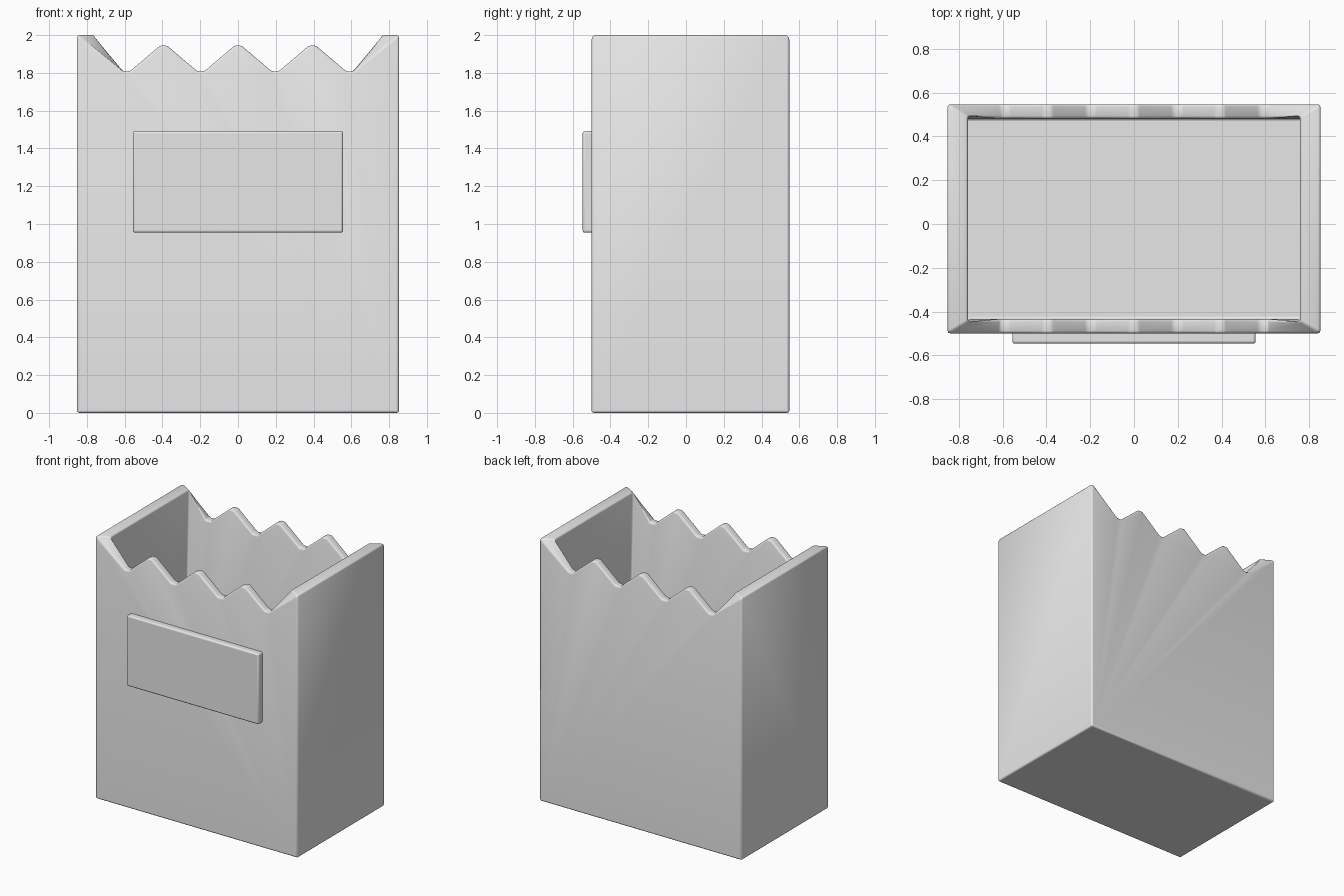
import bpy, bmesh, math

cube = bpy.data.objects.get("Cube")
if cube:
    bpy.data.objects.remove(cube)

# One plain grey for the whole bag
grey = bpy.data.materials.new("plain grey")
grey.use_nodes = True
grey.diffuse_color = (0.8, 0.8, 0.8, 1)
grey.node_tree.nodes["Principled BSDF"].inputs["Base Color"].default_value = (0.8, 0.8, 0.8, 1)

HALF, FRONT, BACK, HEIGHT = 0.852, -0.5, 0.547, 2.0
VALLEY, PEAK = 1.808, 1.945


def add_object(name, bm, bevel, wall=None):
    bmesh.ops.recalc_face_normals(bm, faces=bm.faces)
    mesh = bpy.data.meshes.new(name)
    bm.to_mesh(mesh)
    bm.free()
    obj = bpy.data.objects.new(name, mesh)
    bpy.context.collection.objects.link(obj)
    mesh.materials.append(grey)
    if wall:
        solid = obj.modifiers.new("wall", 'SOLIDIFY')
        solid.thickness = wall
        solid.offset = -1
        solid.use_even_offset = True
    mod = obj.modifiers.new("soft_edges", 'BEVEL')
    mod.width = bevel
    mod.segments = 3
    mod.limit_method = 'ANGLE'
    mod.angle_limit = math.radians(30)
    bpy.ops.object.select_all(action='DESELECT')
    obj.select_set(True)
    bpy.context.view_layer.objects.active = obj
    bpy.ops.object.shade_smooth_by_angle(angle=math.radians(40))
    return obj


# Zigzag rim, left to right, with small flats on each peak and valley
rim = [(-HALF, HEIGHT)]
for i in range(7):
    x = (i - 3) * 0.197
    z = PEAK if i % 2 else VALLEY
    rim += [(x - 0.018, z), (x + 0.018, z)]
rim.append((HALF, HEIGHT))

# Open bag: zigzag front and back, straight sides, closed bottom
bm = bmesh.new()
walls = []
for y in (FRONT, BACK):
    outline = [(-HALF, 0)] + rim + [(HALF, 0)]
    verts = [bm.verts.new((x, y, z)) for x, z in outline]
    bm.faces.new(verts)
    walls.append(verts)
front, back = walls
for a, b in ((0, 1), (-1, -2), (0, -1)):
    bm.faces.new((front[a], front[b], back[b], back[a]))
add_object("bag", bm, 0.012, wall=0.065)

# Raised label panel on the front
bm = bmesh.new()
bmesh.ops.create_cube(bm, size=1)
bmesh.ops.scale(bm, vec=(1.112, 0.067, 0.538), verts=bm.verts)
bmesh.ops.translate(bm, vec=(0, FRONT - 0.0135, 1.223), verts=bm.verts)
add_object("label_panel", bm, 0.012)
